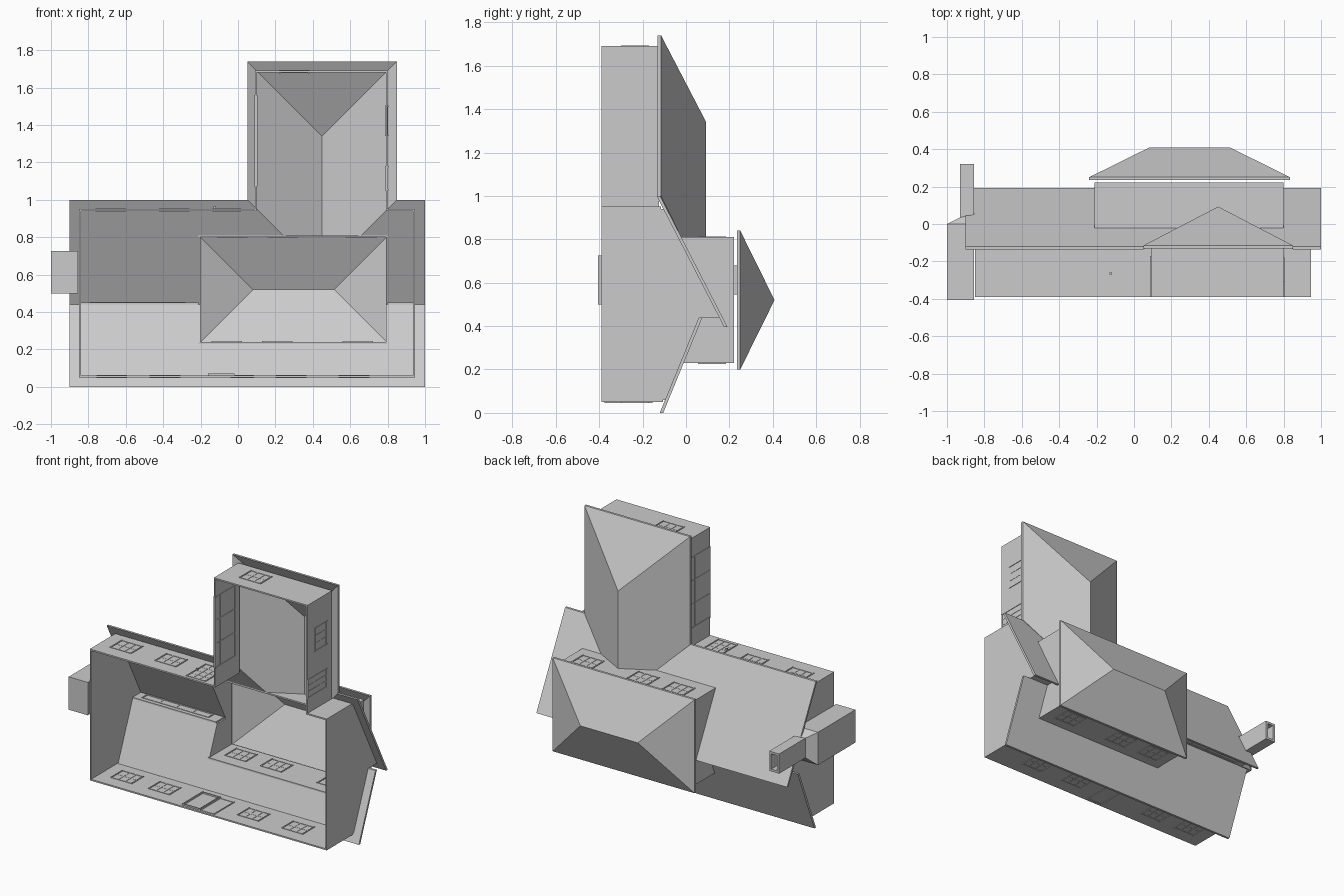
import bpy, bmesh
from mathutils import Vector

cube = bpy.data.objects.get("Cube")
if cube:
    bpy.data.objects.remove(cube, do_unlink=True)

grey = bpy.data.materials.new("plain_grey")
grey.use_nodes = True
colour = (0.6, 0.6, 0.6, 1)
grey.diffuse_color = colour
grey.node_tree.nodes["Principled BSDF"].inputs["Base Color"].default_value = colour

T = 0.01        # wall thickness
R = 0.016       # roof thickness


def finish(name, bm):
    bmesh.ops.recalc_face_normals(bm, faces=bm.faces[:])
    mesh = bpy.data.meshes.new(name)
    bm.to_mesh(mesh)
    bm.free()
    mesh.materials.append(grey)
    ob = bpy.data.objects.new(name, mesh)
    bpy.context.collection.objects.link(ob)
    return ob


def add_prism(bm, pts, off):
    """Flat outline pushed along an offset into a closed slab."""
    a = [bm.verts.new(p) for p in pts]
    b = [bm.verts.new(Vector(p) + Vector(off)) for p in pts]
    bm.faces.new(a)
    bm.faces.new(b[::-1])
    for i in range(len(a)):
        j = (i + 1) % len(a)
        bm.faces.new((a[i], b[i], b[j], a[j]))


def add_box(bm, x, y, z):
    add_prism(bm, [(x[0], y[0], z[0]), (x[1], y[0], z[0]),
                   (x[1], y[1], z[0]), (x[0], y[1], z[0])], (0, 0, z[1] - z[0]))


def box(name, x, y, z):
    bm = bmesh.new()
    add_box(bm, x, y, z)
    finish(name, bm)


def slab(name, pts, off):
    bm = bmesh.new()
    add_prism(bm, pts, off)
    finish(name, bm)


def roof(name, verts, faces):
    """Folded roof surface with an equal vertical thickness."""
    bm = bmesh.new()
    vs = [bm.verts.new(v) for v in verts]
    fs = [bm.faces.new([vs[i] for i in f]) for f in faces]
    dup = bmesh.ops.extrude_face_region(bm, geom=fs, use_keep_orig=True)["geom"]
    for v in dup:
        if isinstance(v, bmesh.types.BMVert):
            v.co.y -= R
    finish(name, bm)


def glazing(name, axis, pos, u, v, cols=3, rows=2, bar=0.008, depth=0.009):
    """Frame and glazing bars on a wall; u runs along the wall, v is height (y)."""
    bm = bmesh.new()

    def piece(us, vs, d):
        w = (pos - d, pos + d)
        if axis == "z":
            add_box(bm, us, vs, w)
        else:
            add_box(bm, w, vs, us)
    for i in range(cols + 1):
        c = u[0] + (u[1] - u[0] - bar) * i / cols
        piece((c, c + bar), v, depth if i in (0, cols) else depth - 0.002)
    for j in range(rows + 1):
        c = v[0] + (v[1] - v[0] - bar) * j / rows
        piece(u, (c, c + bar), depth - 0.001 if j in (0, rows) else depth - 0.003)
    finish(name, bm)


def front_y(z):     # top of the long main slope
    return 0.192 - (z - 0.395) * 0.515


def back_y(z):      # top of the short main slope
    return -0.105 + z * 0.41


# Main block walls
G = -0.39
box("main_back_wall", (-0.85, 0.945), (G, -0.105), (0.05, 0.05 + T))
box("main_front_wall_long", (-0.85, 0.09), (G, -0.115), (0.95 - T, 0.95))
box("main_front_wall_short", (0.80, 0.945), (G, -0.115), (0.95 - T, 0.95))
for name, x in (("gable_wall_right", -0.85), ("gable_wall_left", 0.945 - T)):
    slab(name, [(x, G, 0.06), (x, back_y(0.06) - R, 0.06), (x, back_y(0.44) - R, 0.44),
                (x, front_y(0.44) - R, 0.44), (x, front_y(0.94) - R, 0.94), (x, G, 0.94)],
         (T, 0, 0))

# Raised strip wall between the two main slopes
for name, x in (("strip_wall_long", (-0.85, -0.21)), ("strip_wall_short", (0.80, 0.945))):
    box(name, x, (back_y(0.44) - R, front_y(0.44) - R), (0.44, 0.44 + T))
glazing("strip_window", "z", 0.445, (-0.79, -0.28), (0.085, 0.145), 4, 1)

# Main roof slopes, left open beneath the upper storey and the wing
for name, outline in (
        ("main_roof_long", [(-0.9, 1), (0.05, 1), (0.24, 0.81), (-0.21, 0.81),
                            (-0.21, 0.395), (-0.9, 0.395)]),
        ("main_roof_short", [(1, 1), (0.85, 1), (0.66, 0.81), (0.8, 0.81),
                             (0.8, 0.395), (1, 0.395)])):
    slab(name, [(x, front_y(z), z) for x, z in outline], (0, -R, 0))
outline = [(-0.9, 0), (1, 0), (1, 0.44), (0.8, 0.44), (0.8, 0.23),
           (-0.21, 0.23), (-0.21, 0.44), (-0.9, 0.44)]
slab("back_roof", [(x, back_y(z), z) for x, z in outline], (0, -R, 0))

# Upper storey walls
top = 0.222
box("upper_front_wall", (-0.21, 0.80), (front_y(0.81) - R, top), (0.81 - T, 0.81))
box("upper_back_wall", (-0.21, 0.80), (back_y(0.23) - R, top), (0.23, 0.23 + T))
for name, x in (("upper_wall_right", -0.21), ("upper_wall_left", 0.80 - T)):
    slab(name, [(x, front_y(0.8) - R, 0.8), (x, top, 0.8), (x, top, 0.24),
                (x, back_y(0.24) - R, 0.24), (x, back_y(0.44) - R, 0.44),
                (x, front_y(0.44) - R, 0.44)], (T, 0, 0))

# Upper hipped roof
e = 0.25
roof("upper_roof",
     [(-0.24, e, 0.2), (0.835, e, 0.2), (0.835, e, 0.84), (-0.24, e, 0.84),
      (0.08, 0.408, 0.52), (0.515, 0.408, 0.52)],
     [(0, 1, 5, 4), (1, 2, 5), (2, 3, 4, 5), (3, 0, 4)])

# Wing walls
w = -0.125
box("wing_end_wall", (0.09, 0.80), (G, w), (1.69 - T, 1.69))
box("wing_wall_right", (0.09, 0.09 + T), (G, w), (0.94, 1.68))
box("wing_wall_left", (0.80 - T, 0.80), (G, w), (0.94, 1.68))

# Wing hipped roof, running into the main slope along two valleys
e, v = -0.115, front_y(0.81)
roof("wing_roof",
     [(0.05, e, 1.74), (0.85, e, 1.74), (0.45, 0.093, 1.34), (0.45, 0.093, 0.81),
      (0.24, v, 0.81), (0.05, e, 1.0), (0.66, v, 0.81), (0.85, e, 1.0)],
     [(0, 1, 2), (0, 2, 3, 4, 5), (1, 7, 6, 3, 2)])

# Chimney: broad base, sloped shoulder, open stack
box("chimney_base", (-1.0, -0.855), (-0.405, 0), (0.5, 0.725))
bm = bmesh.new()
low = [bm.verts.new(p) for p in ((-1, 0, 0.5), (-0.855, 0, 0.5),
                                 (-0.855, 0, 0.725), (-1, 0, 0.725))]
high = [bm.verts.new(p) for p in ((-0.93, 0.035, 0.545), (-0.855, 0.05, 0.545),
                                  (-0.855, 0.05, 0.68), (-0.93, 0.035, 0.68))]
bm.faces.new(high)
for i in range(4):
    j = (i + 1) % 4
    bm.faces.new((low[i], low[j], high[j], high[i]))
finish("chimney_shoulder", bm)
bm = bmesh.new()
c, s = 0.015, (0.03, 0.32)
add_box(bm, (-0.93, -0.93 + c), s, (0.545, 0.68))
add_box(bm, (-0.855 - c, -0.855), s, (0.545, 0.68))
add_box(bm, (-0.93 + c, -0.855 - c), s, (0.545, 0.545 + c))
add_box(bm, (-0.93 + c, -0.855 - c), s, (0.68 - c, 0.68))
finish("chimney_stack", bm)

# Windows: name, wall depth, height range, centres
for name, z, heights, centres in (
        ("front_window", 0.945, (-0.30, -0.17), (-0.68, -0.34)),
        ("back_window", 0.055, (-0.30, -0.17), (-0.675, -0.39, 0.285, 0.62)),
        ("wing_end_window", 1.685, (-0.30, -0.17), (0.30,)),
        ("upper_front_window", 0.805, (0.055, 0.185), (-0.03, 0.24, 0.66)),
        ("upper_back_window", 0.235, (0.055, 0.185), (-0.06, 0.21, 0.64))):
    for i, cx in enumerate(centres):
        glazing(f"{name}_{i + 1}", "z", z, (cx - 0.082, cx + 0.082), heights)
glazing("wing_side_window", "x", 0.795, (1.34, 1.505), (-0.31, -0.18))

# Doors
glazing("front_door", "z", 0.945, (-0.135, 0.015), (-0.37, -0.155), 3, 4)
box("front_door_knob", (-0.13, -0.118), (-0.27, -0.26), (0.95, 0.965))
glazing("wing_side_door", "x", 0.795, (1.05, 1.18), (-0.389, -0.18), 3, 3)
glazing("wing_large_door", "x", 0.095, (1.07, 1.56), (-0.389, -0.17), 3, 4)
glazing("back_door_fixed", "z", 0.055, (-0.04, 0.085), (-0.375, -0.155), 1, 1)
glazing("back_door_sliding", "z", 0.062, (-0.16, -0.02), (-0.375, -0.155), 1, 1)
